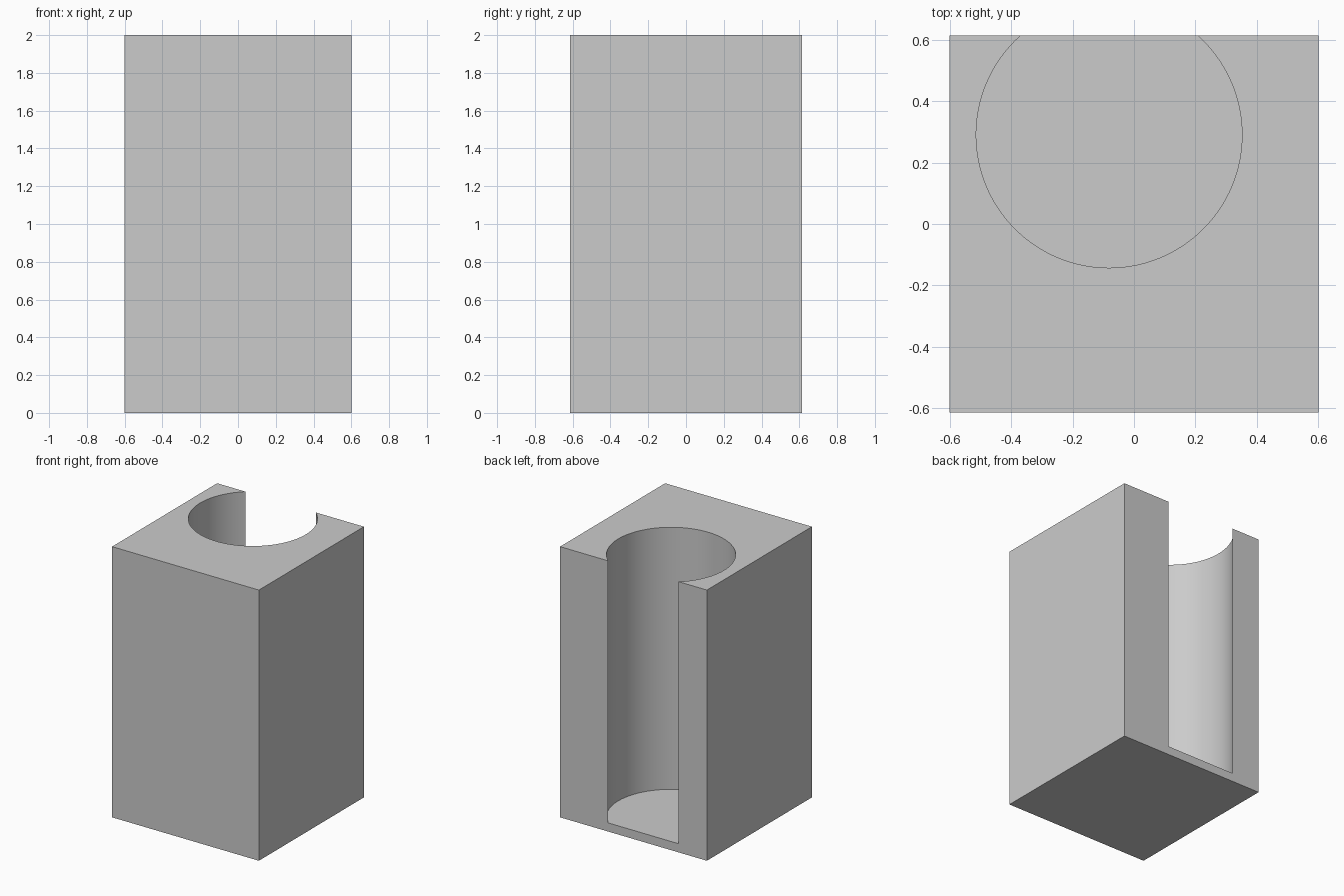
import bpy
import math

if "Cube" in bpy.data.objects:
    bpy.data.objects.remove(bpy.data.objects["Cube"])

WIDTH, DEPTH, HEIGHT = 1.2, 1.226, 2.0
BORE_X, BORE_Y, BORE_R = -0.081, 0.29, 0.4325
FLOOR_Z = 0.064

# Solid rectangular block
bpy.ops.mesh.primitive_cube_add(size=1, location=(0, 0, HEIGHT / 2))
block = bpy.context.object
block.name = "bored_block"
block.scale = (WIDTH, DEPTH, HEIGHT)
bpy.ops.object.transform_apply(location=True, scale=True)

# Round bore, open at the top and breaking through the back wall
cut_top = HEIGHT + 0.2
bpy.ops.mesh.primitive_cylinder_add(
    vertices=128, radius=BORE_R, depth=cut_top - FLOOR_Z,
    location=(BORE_X, BORE_Y, (cut_top + FLOOR_Z) / 2))
cutter = bpy.context.object
cutter.name = "bore_cutter"
cutter.hide_render = True

# Cut the bore into the block
bore = block.modifiers.new("bore", 'BOOLEAN')
bore.operation = 'DIFFERENCE'
bore.solver = 'EXACT'
bore.object = cutter
bpy.ops.object.select_all(action='DESELECT')
block.select_set(True)
bpy.context.view_layer.objects.active = block
bpy.ops.object.modifier_apply(modifier=bore.name)
bpy.data.objects.remove(cutter, do_unlink=True)

# Smooth bore wall, sharp edges elsewhere
bpy.ops.object.shade_smooth_by_angle(angle=math.radians(30))
